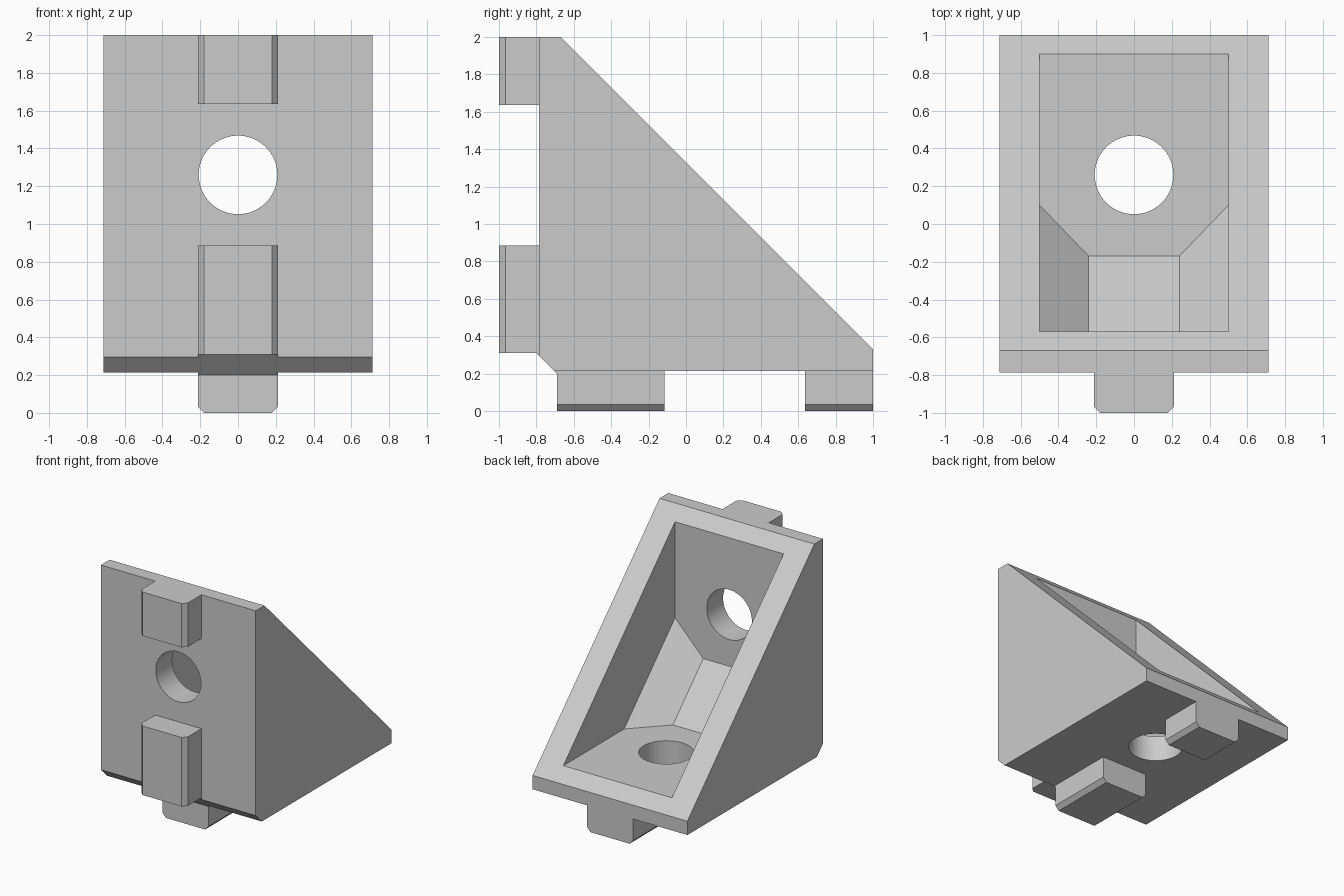
import bpy
import bmesh
import math
from mathutils import Vector

cube = bpy.data.objects.get("Cube")
if cube:
    bpy.data.objects.remove(cube, do_unlink=True)

grey = bpy.data.materials.new("light grey")
grey.use_nodes = True
colour = (0.6, 0.6, 0.6, 1)
grey.diffuse_color = colour
grey.node_tree.nodes["Principled BSDF"].inputs["Base Color"].default_value = colour


def hull(name, points):
    """Convex solid through the points, with flat faces merged."""
    bm = bmesh.new()
    for p in points:
        bm.verts.new(p)
    bmesh.ops.convex_hull(bm, input=bm.verts[:])
    bmesh.ops.dissolve_limit(bm, angle_limit=0.01, verts=bm.verts[:], edges=bm.edges[:])
    bmesh.ops.recalc_face_normals(bm, faces=bm.faces[:])
    mesh = bpy.data.meshes.new(name)
    bm.to_mesh(mesh)
    bm.free()
    mesh.materials.append(grey)
    ob = bpy.data.objects.new(name, mesh)
    bpy.context.collection.objects.link(ob)
    return ob


def both_sides(points):
    return [(s * x, y, z) for x, y, z in points for s in (-1, 1)]


def swap(points):
    """Swap the two legs of the bracket: front face <-> underside."""
    return [(x, z - 1, y + 1) for x, y, z in points]


def combine(target, tool, operation):
    mod = target.modifiers.new(operation, 'BOOLEAN')
    mod.operation = operation
    mod.solver = 'EXACT'
    mod.object = tool
    bpy.context.view_layer.objects.active = target
    bpy.ops.object.modifier_apply(modifier=mod.name)
    bpy.data.objects.remove(tool, do_unlink=True)


# Triangular block with a chamfered corner
profile = [(-0.785, 0.295), (-0.705, 0.215), (1, 0.215), (1, 0.33),
           (-0.67, 2), (-0.785, 2)]
bracket = hull("angle_bracket", both_sides([(0.713, y, z) for y, z in profile]))

# Inner pocket, with a bevelled corner left between the two legs
corner = [(0.24, -0.17, 0.43), (0.5, 0.1, 0.43)]
pocket = corner + swap(corner) + [(0.5, 1.2, 0.43), (0.5, -0.57, 2.2), (0.5, 1.2, 2.2)]
combine(bracket, hull("pocket", both_sides(pocket)), 'DIFFERENCE')

# Locating keys with chamfered outer edges, on the front and underside
section = [(0.18, -1), (0.213, -0.965), (0.213, -0.7)]
for low, high in ((0.31, 0.885), (1.635, 2)):
    key = [(x, y, z) for x, y in section for z in (low, high)]
    for points in (key, swap(key)):
        combine(bracket, hull("key", both_sides(points)), 'UNION')

# Bevelled bridge joining the two lower keys
bridge = [(0.213, -0.8, 0.31), (0.213, -0.69, 0.2), (0.213, -0.69, 0.31)]
combine(bracket, hull("key_bridge", both_sides(bridge)), 'UNION')

# Bolt holes through both legs
ring = [(0.208 * math.cos(math.tau * i / 64), y, 1.26 + 0.208 * math.sin(math.tau * i / 64))
        for i in range(64) for y in (-1.1, -0.4)]
for points in (ring, swap(ring)):
    combine(bracket, hull("bolt_hole", points), 'DIFFERENCE')

# Merge coplanar faces, keep edges sharp and the hole walls smooth
bm = bmesh.new()
bm.from_mesh(bracket.data)
bmesh.ops.remove_doubles(bm, verts=bm.verts[:], dist=0.0005)
bmesh.ops.dissolve_limit(bm, angle_limit=0.01, verts=bm.verts[:], edges=bm.edges[:])
bm.to_mesh(bracket.data)
bm.free()
bpy.ops.object.select_all(action='DESELECT')
bracket.select_set(True)
bpy.context.view_layer.objects.active = bracket
bpy.ops.object.shade_smooth_by_angle(angle=math.radians(25))
